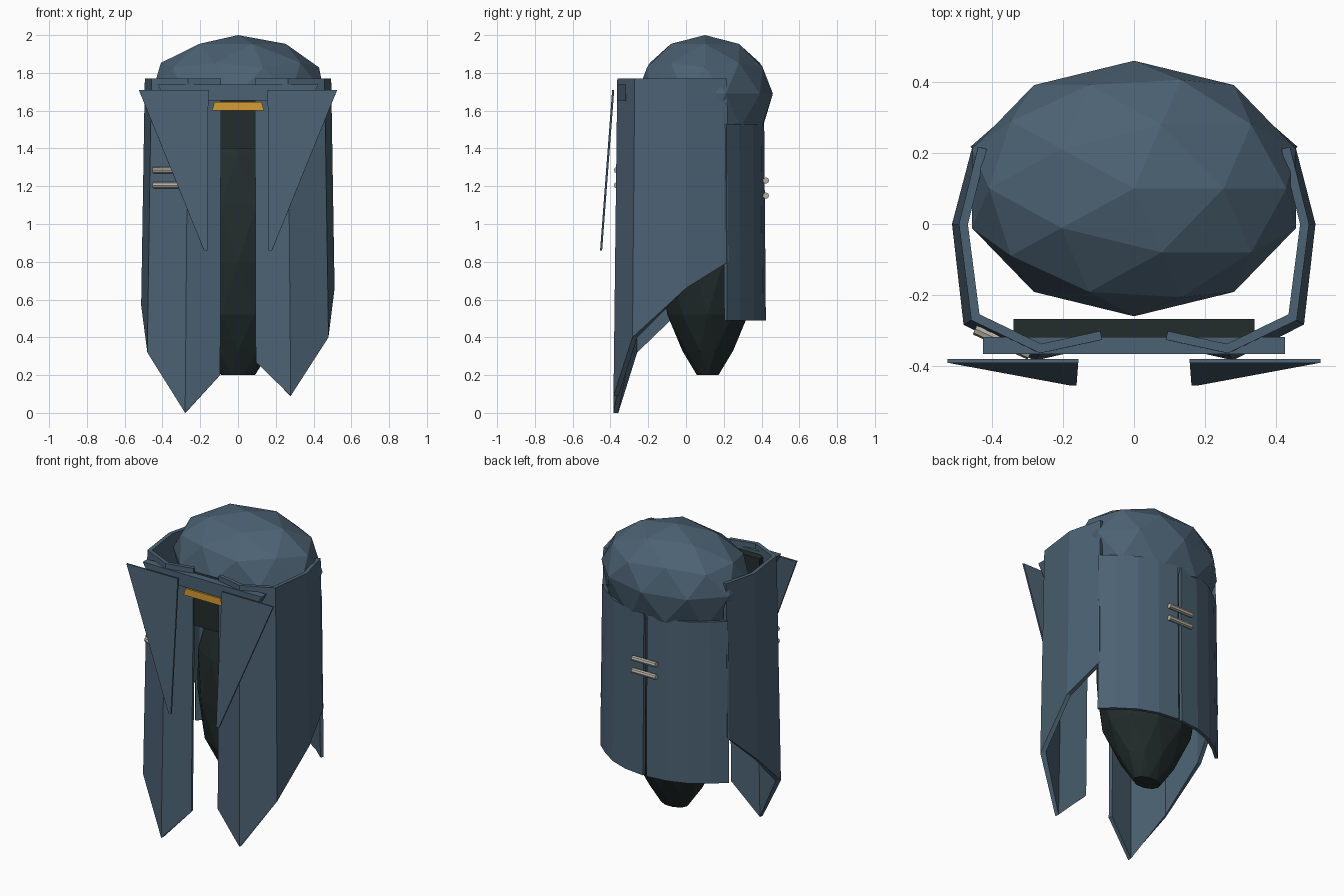
import bpy, bmesh, math
from mathutils import Vector

if "Cube" in bpy.data.objects:
    bpy.data.objects.remove(bpy.data.objects["Cube"])


def material(name, rgb):
    m = bpy.data.materials.new(name)
    m.diffuse_color = (*rgb, 1)
    m.use_nodes = True
    m.node_tree.nodes["Principled BSDF"].inputs["Base Color"].default_value = m.diffuse_color
    return m


BLUE = material("slate_blue", (0.072, 0.122, 0.172))
DARK = material("deep_green", (0.016, 0.026, 0.025))
GOLD = material("gold", (0.68, 0.33, 0.035))
PALE = material("pale_metal", (0.47, 0.44, 0.38))


def finish(name, bm, mat, thickness=0):
    me = bpy.data.meshes.new(name)
    bm.to_mesh(me)
    bm.free()
    me.materials.append(mat)
    ob = bpy.data.objects.new(name, me)
    bpy.context.collection.objects.link(ob)
    if thickness:
        mod = ob.modifiers.new("thickness", 'SOLIDIFY')
        mod.thickness = thickness
        mod.offset = -1
        mod.use_even_offset = True
    return ob


def sheet(name, pts, top, taper, thickness):
    """Hanging cloth: lower edge points (x, y, z), narrowing up to a level top."""
    bm = bmesh.new()

    def vert(x, y, z):
        f = 1 - taper * z
        return bm.verts.new((x * f, y * f, z))
    low = [vert(*p) for p in pts]
    high = [vert(p[0], p[1], top) for p in pts]
    for i in range(len(pts) - 1):
        bm.faces.new((low[i], low[i + 1], high[i + 1], high[i]))
    return finish(name, bm, BLUE, thickness)


def flip(pts):
    return [(-p[0], *p[1:]) for p in reversed(pts)]


def prism(name, half_top, half_low, z0, z1, y0, y1, mat):
    """Bar with a different width at the top and the bottom."""
    bm = bmesh.new()
    outline = [(-half_low, z0), (half_low, z0), (half_top, z1), (-half_top, z1)]
    face = bm.faces.new([bm.verts.new((x, y0, z)) for x, z in outline])
    res = bmesh.ops.extrude_face_region(bm, geom=[face])
    moved = [g for g in res["geom"] if isinstance(g, bmesh.types.BMVert)]
    bmesh.ops.translate(bm, verts=moved, vec=(0, y1 - y0, 0))
    bmesh.ops.recalc_face_normals(bm, faces=bm.faces)
    return finish(name, bm, mat)


def rod(name, centre, angle, length):
    bpy.ops.mesh.primitive_cylinder_add(vertices=8, radius=0.017, depth=length,
                                        location=centre, rotation=(0, math.pi / 2, angle))
    ob = bpy.context.object
    ob.name = name
    ob.data.materials.append(PALE)


# Hood: faceted dome with a deeper, flattened underside
bm = bmesh.new()
bmesh.ops.create_icosphere(bm, subdivisions=2, radius=1)
for v in bm.verts:
    x, y, z = v.co
    height = 1.69 + z * (0.31 if z > 0 else 0.4)
    v.co = Vector((x * 0.48, 0.1 + y * 0.36, max(height, 1.47)))
finish("hood", bm, BLUE)

# Dark inner body: faceted egg with a small flat base
bm = bmesh.new()
rings = [(0.20, 0.09, 0.06), (0.33, 0.18, 0.135), (0.52, 0.28, 0.225),
         (0.80, 0.33, 0.265), (1.10, 0.32, 0.26), (1.35, 0.25, 0.2), (1.54, 0.12, 0.1)]
loops = []
for k, (z, rx, ry) in enumerate(rings):
    turns = [2 * math.pi * (i + 0.5 * (k % 2)) / 10 for i in range(10)]
    loops.append([bm.verts.new((rx * math.cos(a), 0.115 + ry * math.sin(a), z)) for a in turns])
for k in range(len(loops) - 1):
    a, b = loops[k], loops[k + 1]
    for i in range(10):
        j = (i + 1) % 10
        if k % 2 == 0:
            bm.faces.new((a[i], a[j], b[i]))
            bm.faces.new((a[j], b[j], b[i]))
        else:
            bm.faces.new((a[i], a[j], b[j]))
            bm.faces.new((a[i], b[j], b[i]))
bm.faces.new(loops[0][::-1])
bm.faces.new(loops[-1])
bmesh.ops.recalc_face_normals(bm, faces=bm.faces)
finish("inner_body", bm, DARK)

# Front and side coat panels, uneven in length
panel = [(0.095, -0.345), (0.28, -0.385), (0.485, -0.287), (0.522, 0.0), (0.465, 0.23)]
right_low = [0.27, 0.09, 0.40, 0.66, 0.80]
left_low = [0.20, 0.00, 0.32, 0.57, 0.78]
sheet("right_coat_panel", [(*p, z) for p, z in zip(panel, right_low)], 1.77, 0.031, 0.025)
sheet("left_coat_panel", flip([(*p, z) for p, z in zip(panel, left_low)]), 1.77, 0.031, 0.025)

# Back cape in two halves, with a narrow slit between them
cape = [(0.465, 0.22), (0.385, 0.29), (0.275, 0.365), (0.15, 0.41), (0.012, 0.427)]
half = [(x, y, 0.49) for x, y in cape]
sheet("right_cape", half, 1.53, 0.02, 0.02)
sheet("left_cape", flip(half), 1.53, 0.02, 0.02)

# Pointed front lapels, leaning forward at the tips
lapel = [(0.157, -0.391, 1.71), (0.162, -0.455, 0.86), (0.18, -0.455, 0.86), (0.525, -0.391, 1.71)]
for name, pts in (("right_lapel", lapel), ("left_lapel", flip(lapel))):
    bm = bmesh.new()
    bm.faces.new([bm.verts.new(p) for p in pts])
    finish(name, bm, BLUE, 0.011)

# Collar bar, dark chest plate and gold trim
prism("collar_bar", 0.425, 0.38, 1.655, 1.738, -0.366, -0.318, BLUE)
prism("chest_plate", 0.34, 0.34, 1.40, 1.72, -0.318, -0.267, DARK)
prism("gold_trim", 0.125, 0.138, 1.60, 1.645, -0.36, -0.325, GOLD)

# Clasps across the back slit and on the left front panel
for i in range(2):
    rod(f"back_clasp_{i + 1}", (0, 0.423, 1.15 + 0.08 * i), 0, 0.17)
    rod(f"front_clasp_{i + 1}", (-0.37, -0.331, 1.205 + 0.08 * i), -0.43, 0.17)
